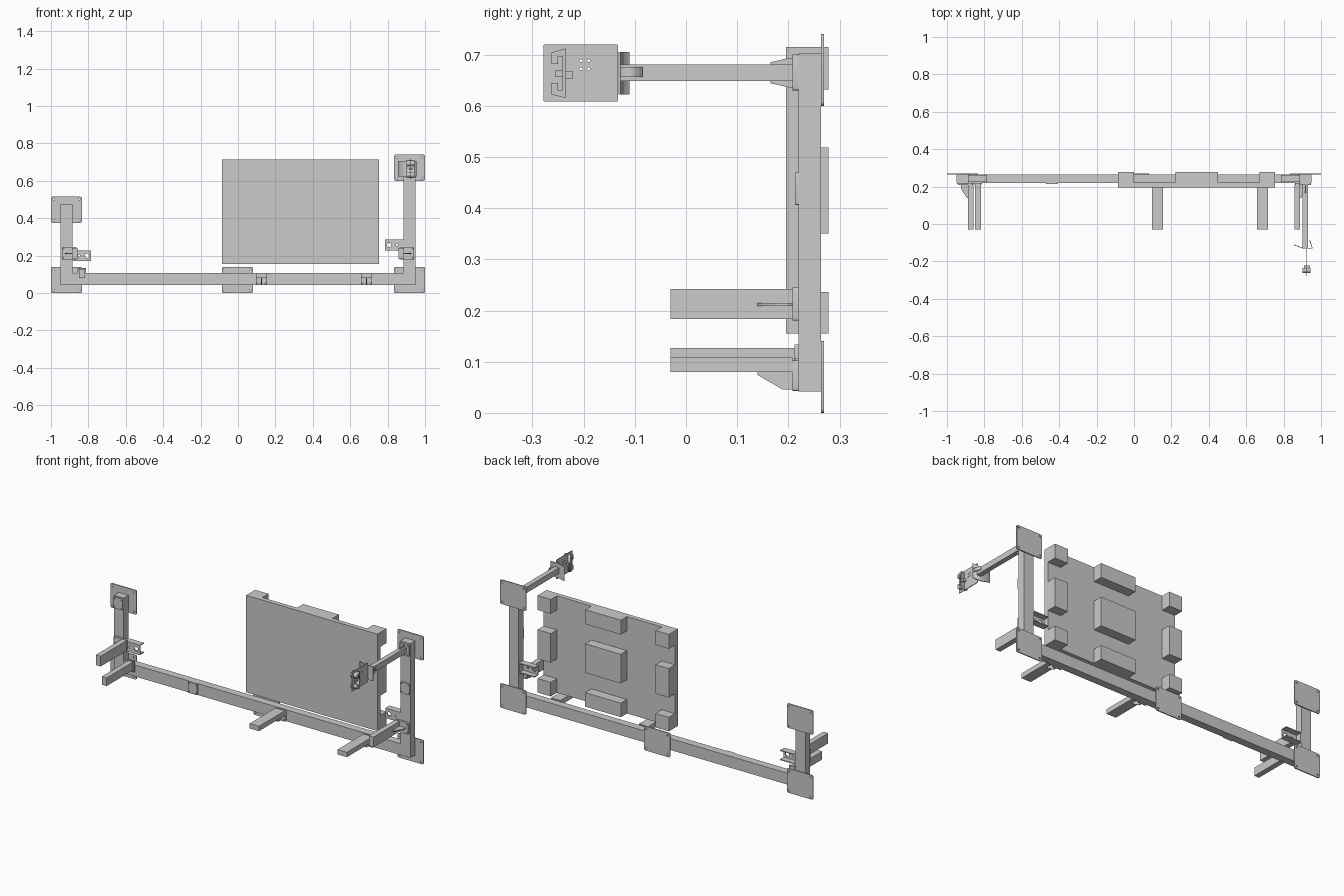
import bpy, bmesh, math

if "Cube" in bpy.data.objects:
    bpy.data.objects.remove(bpy.data.objects["Cube"])

def finish(name, bm):
    bmesh.ops.remove_doubles(bm, verts=bm.verts, dist=1e-5)
    bmesh.ops.recalc_face_normals(bm, faces=bm.faces)
    me = bpy.data.meshes.new(name)
    bm.to_mesh(me)
    bm.free()
    ob = bpy.data.objects.new(name, me)
    bpy.context.collection.objects.link(ob)
    return ob

def box(name, x0, x1, y0, y1, z0, z1):
    bm = bmesh.new()
    bmesh.ops.create_cube(bm, size=1)
    for v in bm.verts:
        v.co = ((x0 + x1) / 2 + v.co.x * (x1 - x0),
                (y0 + y1) / 2 + v.co.y * (y1 - y0),
                (z0 + z1) / 2 + v.co.z * (z1 - z0))
    return finish(name, bm)

def sheet(name, axis, outline, a, b, holes=()):
    """Extrude a 2D outline with round holes (u, v, r) along an axis from a to b."""
    cu = bpy.data.curves.new(name, 'CURVE')
    cu.dimensions, cu.fill_mode, cu.extrude = '2D', 'BOTH', (b - a) / 2
    loops = [outline]
    for u, v, r in holes:
        loops.append([(u + r * math.cos(i * math.pi / 6), v + r * math.sin(i * math.pi / 6))
                      for i in range(12)])
    for pts in loops:
        sp = cu.splines.new('POLY')
        sp.points.add(len(pts) - 1)
        for p, (u, v) in zip(sp.points, pts):
            p.co = (u, v, 0, 1)
        sp.use_cyclic_u = True
    tmp = bpy.data.objects.new(name, cu)
    bpy.context.collection.objects.link(tmp)
    me = bpy.data.meshes.new_from_object(tmp)
    bm = bmesh.new()
    bm.from_mesh(me)
    for v in bm.verts:
        u, w, d = v.co.x, v.co.y, v.co.z + (a + b) / 2
        v.co = {'x': (d, u, w), 'y': (u, d, w), 'z': (u, w, d)}[axis]
    bpy.data.objects.remove(tmp)
    bpy.data.curves.remove(cu)
    bpy.data.meshes.remove(me)
    return finish(name, bm)

def rounded(u0, u1, v0, v1, r):
    pts = []
    for cx, cy, s in ((u1 - r, v1 - r, 0), (u0 + r, v1 - r, 1), (u0 + r, v0 + r, 2), (u1 - r, v0 + r, 3)):
        pts += [(cx + r * math.cos((s + k / 3) * math.pi / 2),
                 cy + r * math.sin((s + k / 3) * math.pi / 2)) for k in range(4)]
    return pts

def holed_plate(name, x0, x1, z0, z1, y0, y1, r, inset, hr):
    holes = [(x, z, hr) for x in (x0 + inset, x1 - inset) for z in (z0 + inset, z1 - inset)]
    return sheet(name, 'y', rounded(x0, x1, z0, z1, r), y0, y1, holes)

# Tube frame
box("bottom_beam", -0.885, 0.885, 0.22, 0.264, 0.042, 0.108)
box("left_post", -0.948, -0.885, 0.22, 0.264, 0.042, 0.475)
box("right_post", 0.885, 0.948, 0.22, 0.264, 0.042, 0.702)

# Rear mounting plates
for name, x, z in (("left_top", -0.917, 0.375), ("left_bottom", -0.917, 0), ("middle", -0.003, 0),
                   ("right_bottom", 0.917, 0), ("right_top", 0.917, 0.6)):
    holed_plate(name + "_mounting_plate", x - 0.083, x + 0.083, z, z + 0.14, 0.264, 0.27, 0.008, 0.014, 0.005)

# Panel with spacer blocks behind it
box("panel", -0.085, 0.755, 0.195, 0.222, 0.155, 0.715)
for i, (x0, x1) in enumerate(((-0.085, 0), (0.222, 0.45), (0.67, 0.755))):
    for j, (z0, z1) in enumerate(((0.155, 0.236), (0.35, 0.518), (0.632, 0.715))):
        box(f"spacer_block_{i}_{j}", x0, x1, 0.222, 0.278, z0, z1)

# Small cover pads on the frame
for name, x, z in (("left_post", -0.917, 0.438), ("right_post", 0.917, 0.438), ("beam", -0.44, 0.075)):
    holed_plate(name + "_pad", x - 0.03, x + 0.03, z - 0.032, z + 0.032, 0.213, 0.22, 0.004, 0.008, 0.003)

# Flat shelf arms on the beam, each with a gusset below
for i, x in enumerate((0.125, 0.687)):
    box(f"shelf_arm_{i}", x - 0.03, x + 0.03, -0.03, 0.208, 0.08, 0.108)
    sheet(f"shelf_arm_gusset_{i}", 'x', [(0.14, 0.08), (0.14, 0.074), (0.188, 0.046), (0.21, 0.046), (0.21, 0.08)],
          x - 0.003, x + 0.003)
    holed_plate(f"shelf_arm_base_{i}", x - 0.03, x + 0.03, 0.043, 0.102, 0.208, 0.22, 0.004, 0.008, 0.003)

# Upright side arms on the posts, with horizontal gussets
for side, s in (("left", -1), ("right", 1)):
    def xs(a, b):
        return sorted((s * a, s * b))
    box(side + "_side_arm", *xs(0.857, 0.888), -0.03, 0.208, 0.183, 0.242)
    sheet(side + "_side_arm_gusset", 'z',
          [(s * 0.888, 0.14), (s * 0.894, 0.14), (s * 0.925, 0.188), (s * 0.925, 0.21), (s * 0.888, 0.21)],
          0.209, 0.215)
    holed_plate(side + "_side_arm_base", *xs(0.862, 0.942), 0.18, 0.245, 0.208, 0.22, 0.004, 0.008, 0.003)
    # Channel brackets with a hole, open at the back
    zc = 0.199 if s < 0 else 0.256
    x0, x1 = xs(0.785, 0.885)
    sheet(side + "_channel_front", 'y', rounded(x0, x1, zc - 0.029, zc + 0.029, 0.003), 0.225, 0.23,
          [(s * 0.808, zc, 0.012), (s * 0.85, zc, 0.006)])
    for n, z in (("top", zc + 0.024), ("bottom", zc - 0.029)):
        box(f"{side}_channel_{n}", x0, x1, 0.23, 0.262, z, z + 0.005)
    box(side + "_channel_foot", *xs(0.88, 0.885), 0.23, 0.262, zc - 0.024, zc + 0.024)

# Lower left arm
box("lower_left_arm", -0.85, -0.819, -0.03, 0.212, 0.08, 0.127)
holed_plate("lower_left_arm_base", -0.858, -0.812, 0.067, 0.134, 0.212, 0.22, 0.004, 0.008, 0.003)

# Long device arm at the upper right
box("device_arm", 0.902, 0.93, -0.128, 0.208, 0.648, 0.681)
holed_plate("device_arm_base", 0.886, 0.946, 0.63, 0.7, 0.208, 0.22, 0.004, 0.008, 0.003)
sheet("device_arm_gusset", 'x', [(0.165, 0.644), (0.2, 0.636), (0.21, 0.636), (0.21, 0.693), (0.2, 0.693), (0.165, 0.685)],
      0.913, 0.919)

# Bent back plate with a side tab at the end of the arm
sheet("device_back_plate", 'z', [(0.855, -0.113), (0.857, -0.11), (0.906, -0.128), (0.955, -0.128),
                                 (0.955, -0.132), (0.905, -0.132)], 0.622, 0.705)
sheet("device_side_tab", 'z', [(0.937, -0.085), (0.941, -0.085), (0.955, -0.128), (0.951, -0.128)], 0.656, 0.676)

# Thin side plate with holes and the clamp it carries
sheet("device_side_plate", 'x', rounded(-0.278, -0.133, 0.608, 0.72, 0.002), 0.919, 0.923,
      [(y, z, 0.003) for y in (-0.205, -0.19) for z in (0.672, 0.688)])
sheet("device_clamp", 'x', [(-0.235, 0.615), (-0.235, 0.712), (-0.263, 0.704), (-0.263, 0.682), (-0.25, 0.682),
                            (-0.25, 0.696), (-0.241, 0.696), (-0.241, 0.63), (-0.25, 0.63), (-0.25, 0.644),
                            (-0.263, 0.644), (-0.263, 0.622)], 0.902, 0.944)
box("clamp_latch", 0.908, 0.94, -0.235, -0.222, 0.652, 0.668)
box("clamp_pin", 0.914, 0.934, -0.256, -0.241, 0.657, 0.669)
